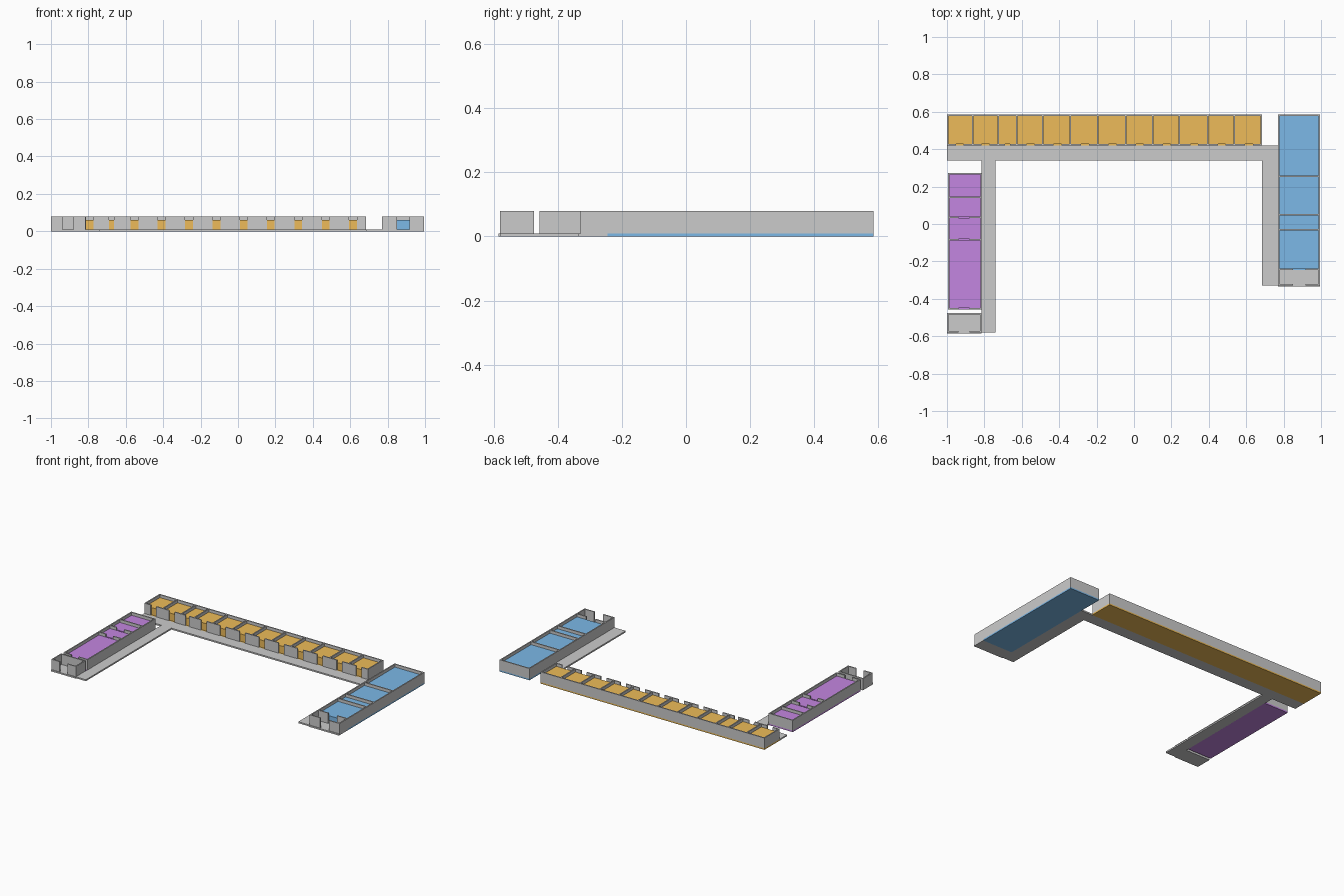
import bpy, bmesh

if "Cube" in bpy.data.objects:
    bpy.data.objects.remove(bpy.data.objects["Cube"])

T = 0.008             # wall thickness
Z0, ZR, ZT = 0.01, 0.06, 0.08   # slab top, room block top, wall top


def material(name, rgb):
    m = bpy.data.materials.new(name)
    m.diffuse_color = (*rgb, 1)
    m.use_nodes = True
    m.node_tree.nodes["Principled BSDF"].inputs["Base Color"].default_value = m.diffuse_color
    return m


def boxes(name, items, mat=None):
    """One object from boxes given as (x0, x1, y0, y1, z0, z1)."""
    bm = bmesh.new()
    for x0, x1, y0, y1, z0, z1 in items:
        vs = bmesh.ops.create_cube(bm, size=1)["verts"]
        for v in vs:
            v.co = (x1 if v.co.x > 0 else x0, y1 if v.co.y > 0 else y0,
                    z1 if v.co.z > 0 else z0)
    me = bpy.data.meshes.new(name)
    bm.to_mesh(me)
    bm.free()
    ob = bpy.data.objects.new(name, me)
    bpy.context.collection.objects.link(ob)
    if mat:
        me.materials.append(mat)


def wall_x(x0, x1, y, doors=()):
    """Wall running along x, from y to y + T, split by door gaps."""
    cuts = [x0] + [c for d in doors for c in d] + [x1]
    return [(a, b, y, y + T, Z0, ZT) for a, b in zip(cuts[::2], cuts[1::2])]


def wall_y(y0, y1, x):
    return [(x, x + T, y0, y1, Z0, ZT)]


def slab_and_blocks(name, x0, x1, y0, y1, cuts, along, mat):
    """Coloured base slab plus one raised block per room."""
    items = [(x0, x1, y0, y1, 0, Z0)]
    h = T / 2
    for a, b in zip(cuts, cuts[1:]):
        lo = a + (T if a == cuts[0] else h)
        hi = b - (T if b == cuts[-1] else h)
        if along == "x":
            items.append((lo, hi, y0 + T, y1 - T, Z0, ZR))
        else:
            items.append((x0 + T, x1 - T, lo, hi, Z0, ZR))
    boxes(name, items, mat)


orange = material("orange", (0.85, 0.5, 0.1))
blue = material("blue", (0.2, 0.48, 0.8))
purple = material("purple", (0.55, 0.24, 0.75))

# U-shaped corridor floor
boxes("corridor_floor", [(-1, 0.77, 0.34, 0.42, 0, Z0),
                         (-0.815, -0.74, -0.58, 0.34, 0, Z0),
                         (0.685, 0.77, -0.33, 0.34, 0, Z0)])

# long back wing
bx = [-1, -0.863, -0.725, -0.628, -0.487, -0.34, -0.193, -0.045,
      0.099, 0.243, 0.393, 0.537, 0.685]
slab_and_blocks("back_wing_rooms", -1, 0.685, 0.42, 0.585, bx, "x", orange)
doors = []
for i, (a, b) in enumerate(zip(bx, bx[1:])):
    c, w = (a + b) / 2 + (0.004 if i > 2 else 0), 0.014 if i == 2 else 0.021
    doors.append((c - w, c + w))
walls = wall_x(-1, 0.685, 0.42, doors) + wall_x(-1, 0.685, 0.585 - T)
walls += wall_y(0.42 + T, 0.585 - T, -1) + wall_y(0.42 + T, 0.585 - T, 0.685 - T)
for x in bx[1:-1]:
    walls += wall_y(0.42 + T, 0.585 - T, x - T / 2)
boxes("back_wing_walls", walls)

# right wing with entrance lobby
ry = [-0.245, -0.03, 0.05, 0.254, 0.585]
slab_and_blocks("right_wing_rooms", 0.77, 0.995, -0.245, 0.585, ry, "y", blue)
gap = [(0.85, 0.918)]
walls = wall_y(-0.33, 0.585, 0.77) + wall_y(-0.33, 0.585, 0.995 - T)
walls += wall_x(0.77 + T, 0.995 - T, 0.585 - T)
for y in (-0.33, -0.245):
    walls += wall_x(0.77 + T, 0.995 - T, y, gap)
for y in ry[1:-1]:
    walls += wall_x(0.77 + T, 0.995 - T, y - T / 2)
boxes("right_wing_walls", walls)
boxes("right_lobby_floor", [(0.77, 0.995, -0.335, -0.245, 0, Z0)])

# left wing
ly = [-0.457, -0.083, 0.035, 0.142, 0.273]
slab_and_blocks("left_wing_rooms", -0.995, -0.813, -0.457, 0.273, ly, "y", purple)
gap = [(-0.937, -0.88)]
x0, x1 = -0.995 + T, -0.813 - T
walls = wall_y(-0.457, 0.273, -0.995) + wall_y(-0.457, 0.273, x1)
walls += wall_x(x0, x1, 0.273 - T) + wall_x(x0, x1, -0.457, gap)
for i, y in enumerate(ly[1:-1]):
    walls += wall_x(x0, x1, y - T / 2, gap if i < 2 else ())
boxes("left_wing_walls", walls)

# detached lobby in front of the left wing
x0, x1 = -1, -0.815
walls = wall_y(-0.58, -0.475, x0) + wall_y(-0.58, -0.475, x1 - T)
walls += wall_x(x0 + T, x1 - T, -0.58, gap) + wall_x(x0 + T, x1 - T, -0.475 - T)
boxes("left_lobby_walls", walls)
boxes("left_lobby_floor", [(x0, x1, -0.585, -0.475, 0, Z0)])
